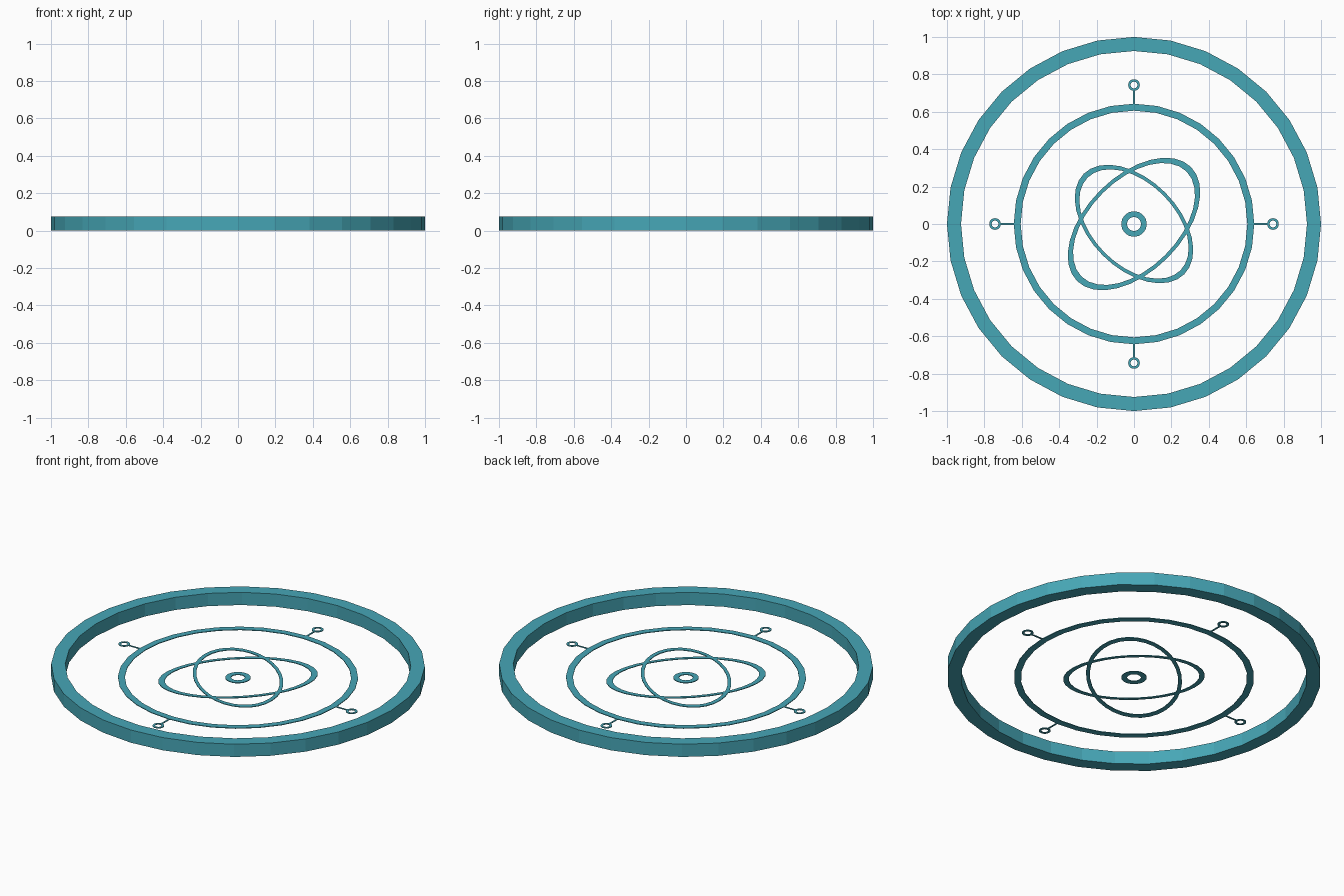
import bpy, bmesh, math
from mathutils import Matrix, Vector

if "Cube" in bpy.data.objects:
    bpy.data.objects.remove(bpy.data.objects["Cube"])

teal = bpy.data.materials.new("teal")
teal.diffuse_color = (0.062, 0.385, 0.47, 1)
teal.use_nodes = True
teal.node_tree.nodes["Principled BSDF"].inputs["Base Color"].default_value = teal.diffuse_color

THIN = 0.004  # thickness of the flat inlay parts


def finish(name, bm):
    bmesh.ops.recalc_face_normals(bm, faces=bm.faces)
    me = bpy.data.meshes.new(name)
    bm.to_mesh(me)
    bm.free()
    me.materials.append(teal)
    ob = bpy.data.objects.new(name, me)
    bpy.context.collection.objects.link(ob)
    return ob


def ring(name, outer, inner, height, sides=32, squash=1.0, angle=0.0, centre=(0, 0)):
    """Flat-faced ring with a rectangular section, optionally an ellipse."""
    bm = bmesh.new()
    place = Matrix.Translation((centre[0], centre[1], 0)) @ Matrix.Rotation(angle, 4, 'Z')
    section = [(inner, 0), (outer, 0), (outer, height), (inner, height)]
    loops = []
    for i in range(sides):
        t = 2 * math.pi * i / sides
        loops.append([bm.verts.new(place @ Vector((r * math.cos(t), r * squash * math.sin(t), z)))
                      for r, z in section])
    for i in range(sides):
        a, b = loops[i], loops[(i + 1) % sides]
        for k in range(4):
            n = (k + 1) % 4
            bm.faces.new((a[k], a[n], b[n], b[k]))
    return finish(name, bm)


# Raised outer rim and flat inner rings
ring("outer_rim", 1.0, 0.925, 0.075)
ring("middle_ring", 0.643, 0.606, THIN)
ring("centre_ring", 0.068, 0.037, THIN)

# Two crossed orbit ellipses
ring("long_orbit", 0.431, 0.397, THIN, squash=0.592, angle=math.pi / 4)
ring("short_orbit", 0.38, 0.351, THIN, squash=0.624, angle=-math.pi / 4)

# Four stalks ending in small loops
for i, side in enumerate(("right", "back", "left", "front")):
    ang = i * math.pi / 2
    d = Vector((math.cos(ang), math.sin(ang)))
    ring("node_loop_" + side, 0.031, 0.018, THIN, angle=ang, centre=d * 0.743)
    bm = bmesh.new()
    bmesh.ops.create_cube(bm, size=1, matrix=Matrix.Rotation(ang, 4, 'Z')
                          @ Matrix.Translation((0.676, 0, THIN / 2))
                          @ Matrix.Diagonal((0.08, 0.009, THIN, 1)))
    finish("stalk_" + side, bm)
